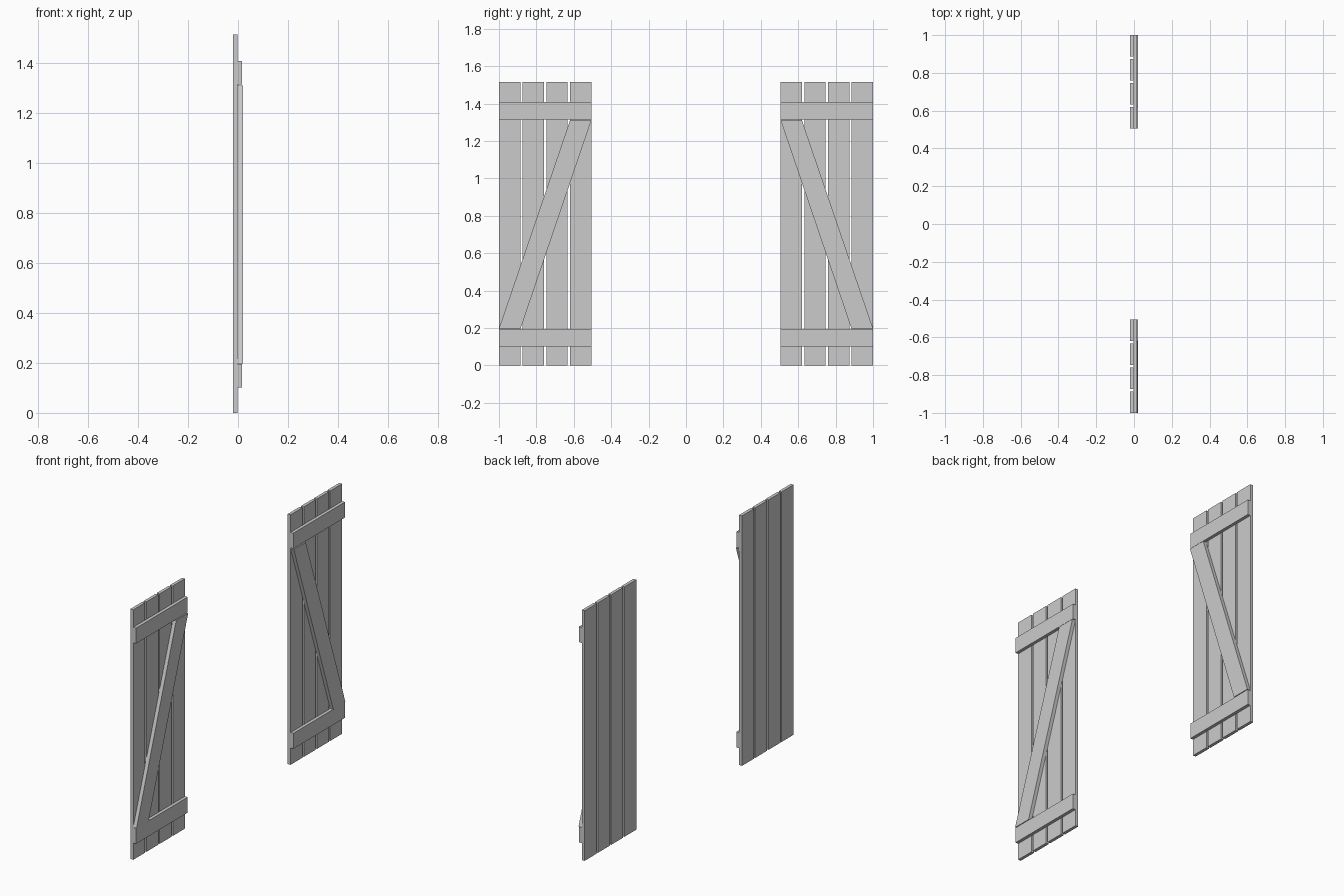
import bpy

if "Cube" in bpy.data.objects:
    bpy.data.objects.remove(bpy.data.objects["Cube"])

INNER, OUTER = 0.506, 1.0      # shutter extent along y
HEIGHT = 1.515
PLANK_W = 0.114


def prism(name, outline, x0, x1):
    """Extrude a (y, z) outline from x0 to x1, mirrored to the other shutter."""
    n = len(outline)
    verts = [(x, y, z) for x in (x0, x1) for y, z in outline]
    faces = [tuple(reversed(range(n))), tuple(range(n, 2 * n))]
    faces += [(i, (i + 1) % n, n + (i + 1) % n, n + i) for i in range(n)]
    mesh = bpy.data.meshes.new(name)
    mesh.from_pydata(verts, [], faces)
    obj = bpy.data.objects.new(name, mesh)
    bpy.context.collection.objects.link(obj)
    mirror = obj.modifiers.new("mirror", 'MIRROR')
    mirror.use_axis = (False, True, False)
    mirror.use_mirror_merge = False
    return obj


def board(name, y0, y1, z0, z1, x0, x1):
    return prism(name, [(y0, z0), (y1, z0), (y1, z1), (y0, z1)], x0, x1)


# Vertical planks
pitch = (OUTER - INNER - PLANK_W) / 3
for i in range(4):
    y = INNER + i * pitch
    board(f"plank_{i + 1}", y, y + PLANK_W, 0, HEIGHT, -0.021, -0.002)

# Horizontal battens
board("lower_batten", INNER, OUTER, 0.102, 0.196, -0.002, 0.017)
board("upper_batten", INNER, OUTER, 1.315, 1.409, -0.002, 0.017)

# Diagonal brace, cut level at both ends
prism("diagonal_brace",
      [(OUTER - 0.116, 0.198), (OUTER, 0.198), (INNER + 0.114, 1.311), (INNER, 1.311)],
      -0.003, 0.020)
